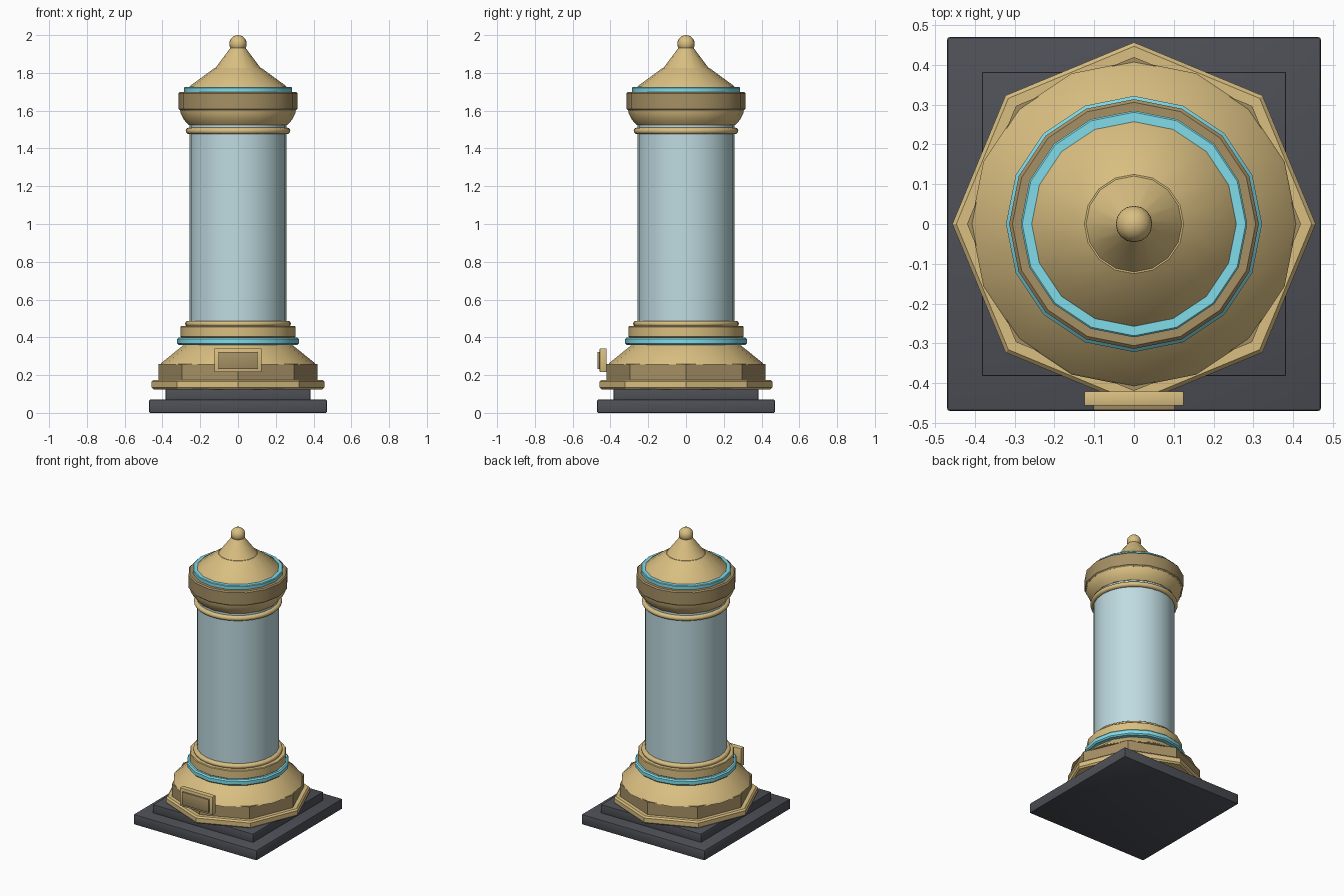
import bpy, bmesh, math

if "Cube" in bpy.data.objects:
    bpy.data.objects.remove(bpy.data.objects["Cube"], do_unlink=True)


def material(name, rgb, rough=0.6):
    m = bpy.data.materials.new(name)
    m.use_nodes = True
    m.diffuse_color = (*rgb, 1)
    shader = m.node_tree.nodes["Principled BSDF"]
    shader.inputs["Base Color"].default_value = (*rgb, 1)
    shader.inputs["Roughness"].default_value = rough
    return m


GOLD = material("gold", (0.70, 0.52, 0.22))
BRONZE = material("bronze", (0.38, 0.28, 0.13))
CYAN = material("cyan_trim", (0.22, 0.72, 0.82))
GLASS = material("pale_glass", (0.52, 0.71, 0.75))
SLATE = material("slate", (0.075, 0.08, 0.095))


def finish(name, bm, mat):
    bmesh.ops.recalc_face_normals(bm, faces=bm.faces)
    mesh = bpy.data.meshes.new(name)
    bm.to_mesh(mesh)
    bm.free()
    obj = bpy.data.objects.new(name, mesh)
    bpy.context.collection.objects.link(obj)
    mesh.materials.append(mat)
    bpy.ops.object.select_all(action="DESELECT")
    obj.select_set(True)
    bpy.context.view_layer.objects.active = obj
    bpy.ops.object.shade_smooth_by_angle(angle=math.radians(30))
    return obj


def lathe(name, profile, mat, sides=16):
    """Closed solid turned from (radius, height) points, corner on the x axis."""
    bm = bmesh.new()
    rings = []
    for r, z in profile:
        rings.append([bm.verts.new((r * math.cos(math.tau * i / sides),
                                    r * math.sin(math.tau * i / sides), z))
                      for i in range(sides)])
    for low, high in zip(rings, rings[1:]):
        for i in range(sides):
            j = (i + 1) % sides
            bm.faces.new((low[i], low[j], high[j], high[i]))
    bm.faces.new(rings[0])
    bm.faces.new(rings[-1])
    return finish(name, bm, mat)


def band(name, r, z0, z1, mat, sides=16, edge=0.008):
    """Short turned drum with softened rims."""
    return lathe(name, [(r - edge, z0), (r, z0 + edge), (r, z1 - edge),
                        (r - edge, z1)], mat, sides)


def round_ring(name, r, z, thick, mat):
    """Half-round moulding around the column."""
    steps = 8
    arc = [math.pi * (i / steps - 0.5) for i in range(steps + 1)]
    return lathe(name, [(r + thick * math.cos(a), z + thick * math.sin(a))
                        for a in arc], mat, 32)


def box(name, size, centre, mat, bevel):
    bm = bmesh.new()
    bmesh.ops.create_cube(bm, size=1)
    bmesh.ops.scale(bm, vec=size, verts=bm.verts)
    bmesh.ops.translate(bm, vec=centre, verts=bm.verts)
    bmesh.ops.bevel(bm, geom=bm.edges[:], offset=bevel, segments=2,
                    profile=0.5, affect="EDGES")
    return finish(name, bm, mat)


# Square stepped plinth
box("plinth_lower", (0.94, 0.94, 0.07), (0, 0, 0.035), SLATE, 0.006)
box("plinth_upper", (0.765, 0.765, 0.065), (0, 0, 0.095), SLATE, 0.003)

# Octagonal foot, then the turned shoulder
band("octagon_flange", 0.457, 0.125, 0.175, GOLD, sides=8, edge=0.01)
lathe("octagon_body", [(0.42, 0.17), (0.42, 0.26)], BRONZE, sides=8)
lathe("base_shoulder", [(0.41, 0.255), (0.405, 0.265), (0.285, 0.362)], GOLD)
band("lower_trim", 0.322, 0.36, 0.40, CYAN)
band("lower_collar", 0.305, 0.40, 0.46, GOLD, edge=0.004)

# Column between two mouldings
lathe("column", [(0.257, 0.44), (0.257, 1.53)], GLASS, sides=24)
round_ring("lower_moulding", 0.265, 0.472, 0.015, GOLD)
round_ring("upper_moulding", 0.26, 1.493, 0.017, GOLD)

# Head
lathe("head_bowl", [(0.262, 1.525), (0.285, 1.55), (0.303, 1.585),
                    (0.308, 1.615)], GOLD)
band("head_band", 0.314, 1.60, 1.70, BRONZE)
band("upper_trim", 0.285, 1.695, 1.725, CYAN, edge=0.004)
lathe("roof", [(0.26, 1.72), (0.255, 1.73), (0.125, 1.825)], GOLD)

# Spire and ball
lathe("spire", [(0.122, 1.823), (0.038, 1.935)], GOLD)
bm = bmesh.new()
bmesh.ops.create_uvsphere(bm, u_segments=16, v_segments=12, radius=0.046)
bmesh.ops.translate(bm, vec=(0, 0, 1.954), verts=bm.verts)
finish("finial_ball", bm, GOLD)

# Plaque on the front
box("plaque_frame", (0.25, 0.036, 0.125), (0, -0.439, 0.279), GOLD, 0.003)
box("plaque_panel", (0.205, 0.03, 0.09), (0, -0.453, 0.277), BRONZE, 0.002)
